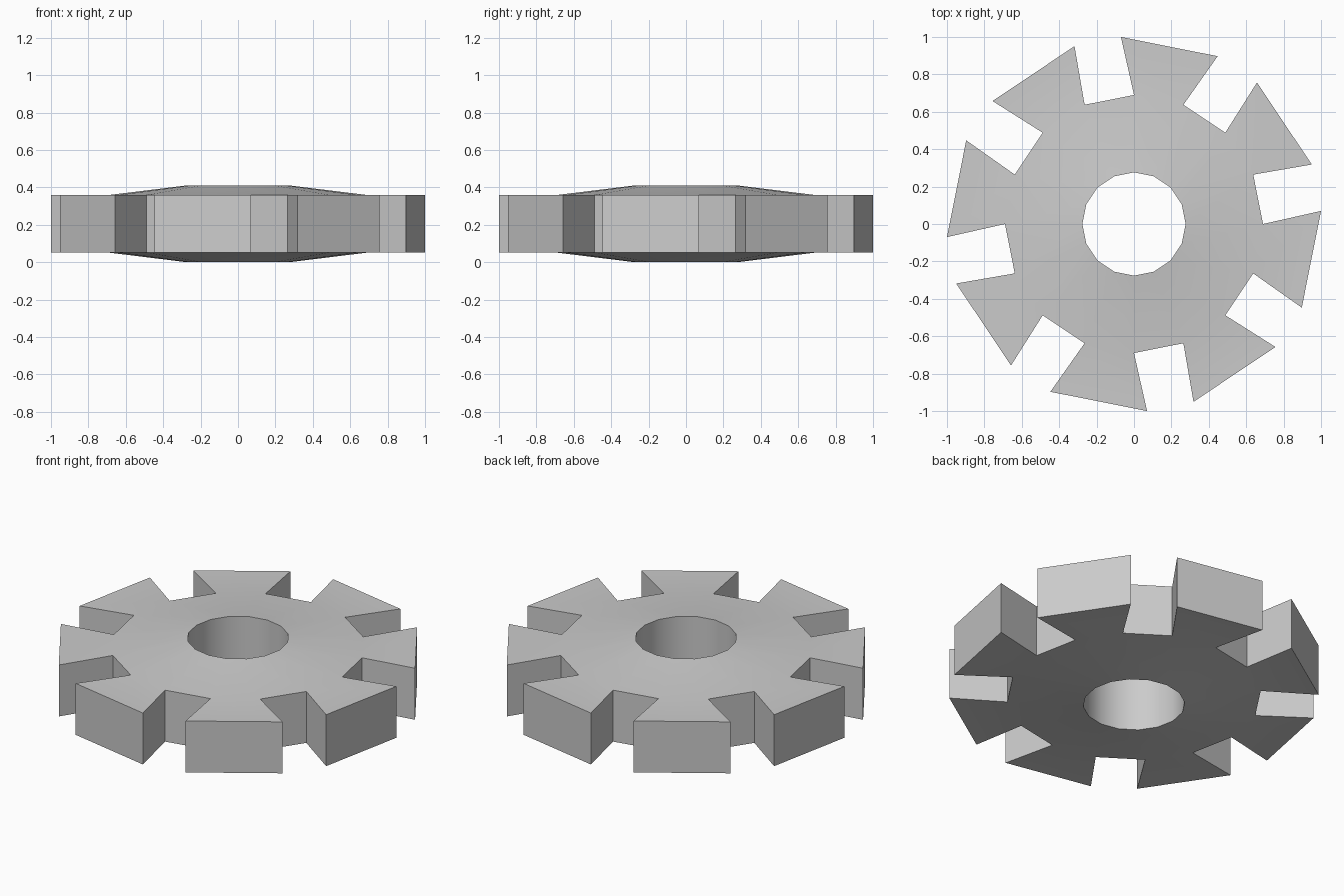
import bpy, bmesh
from math import sin, cos, radians

if "Cube" in bpy.data.objects:
    bpy.data.objects.remove(bpy.data.objects["Cube"])

SIDES = 16
STEP = 360 / SIDES
R_HOLE, R_ROOT, R_TIP = 0.276, 0.69, 1.0024
Z_TOP, Z_EDGE_TOP, Z_EDGE_LOW = 0.41, 0.359, 0.051
TIP_HALF = 15.25          # half width of a tooth tip, in degrees

bm = bmesh.new()


def vert(r, deg, z):
    a = radians(deg)
    return bm.verts.new((r * cos(a), r * sin(a), z))


def ring(r, z):
    return [vert(r, i * STEP, z) for i in range(SIDES)]


# Rings of the hub: bore and tooth root, top and bottom
bore_top, bore_low = ring(R_HOLE, Z_TOP), ring(R_HOLE, 0)
root_top, root_low = ring(R_ROOT, Z_EDGE_TOP), ring(R_ROOT, Z_EDGE_LOW)

for i in range(SIDES):
    j = (i + 1) % SIDES
    # Coned top and bottom, and bore wall
    bm.faces.new((bore_top[i], root_top[i], root_top[j], bore_top[j]))
    bm.faces.new((bore_low[j], root_low[j], root_low[i], bore_low[i]))
    bm.faces.new((bore_top[j], bore_low[j], bore_low[i], bore_top[i]))
    a, b, c, d = root_low[i], root_low[j], root_top[j], root_top[i]
    if i % 2 == 0:
        # Gap between teeth
        bm.faces.new((a, b, c, d))
    else:
        # Flared tooth
        mid = (i + 0.5) * STEP
        e, f = (vert(R_TIP, mid + s * TIP_HALF, Z_EDGE_LOW) for s in (-1, 1))
        h, g = (vert(R_TIP, mid + s * TIP_HALF, Z_EDGE_TOP) for s in (-1, 1))
        for quad in ((e, f, g, h), (d, h, g, c), (b, f, e, a),
                     (a, e, h, d), (f, b, c, g)):
            bm.faces.new(quad)

bmesh.ops.recalc_face_normals(bm, faces=bm.faces)
mesh = bpy.data.meshes.new("gear_wheel")
bm.to_mesh(mesh)
bm.free()
gear = bpy.data.objects.new("gear_wheel", mesh)
bpy.context.collection.objects.link(gear)
bpy.context.view_layer.objects.active = gear
gear.select_set(True)
bpy.ops.object.shade_smooth_by_angle(angle=radians(30))
